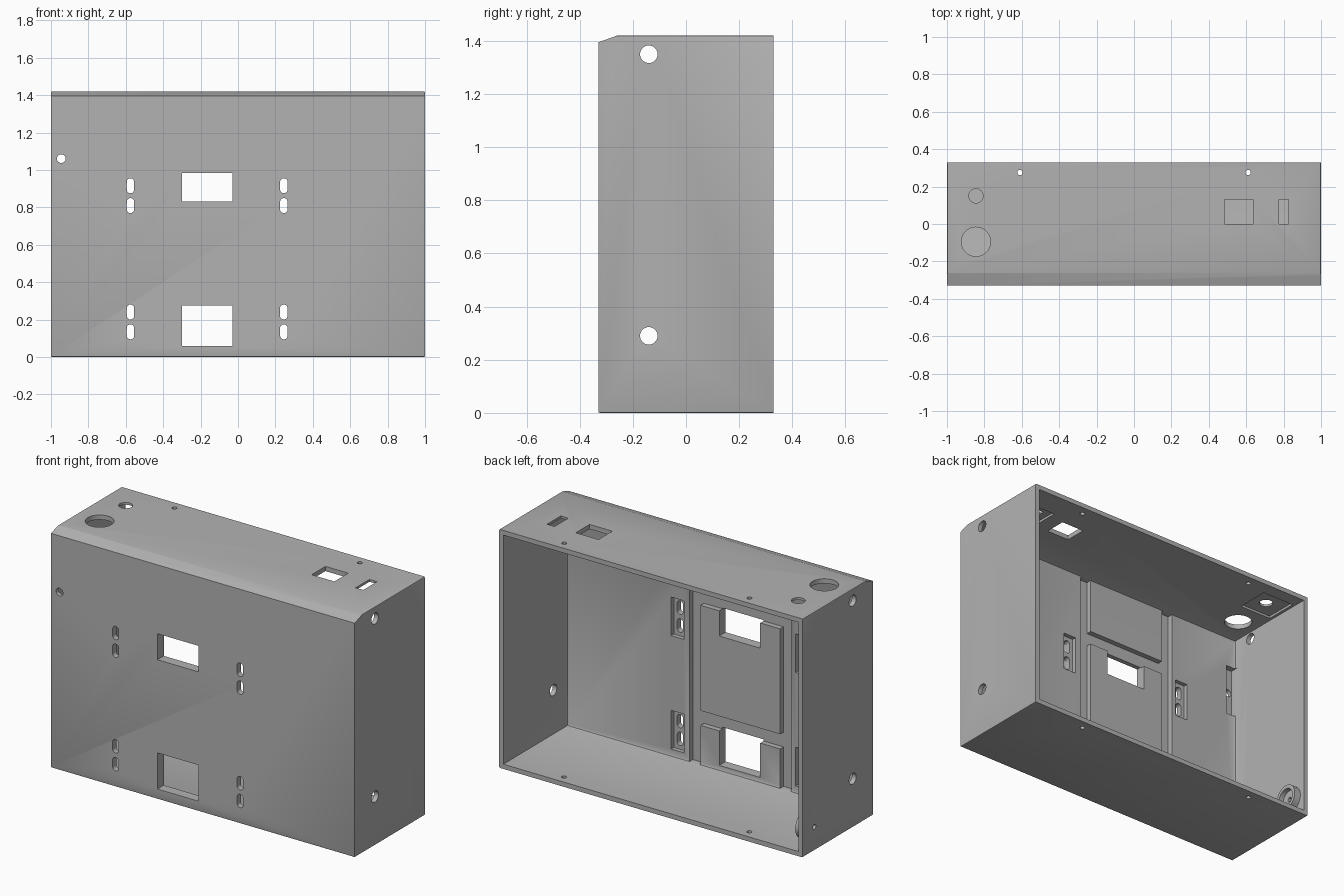
import bpy, bmesh
from math import pi
from mathutils import Matrix, Vector

cube = bpy.data.objects.get("Cube")
if cube:
    bpy.data.objects.remove(cube, do_unlink=True)

# One plain grey plastic
grey = bpy.data.materials.new("grey_plastic")
grey.use_nodes = True
GREY = (0.45, 0.45, 0.45, 1)
grey.diffuse_color = GREY
grey.node_tree.nodes["Principled BSDF"].inputs["Base Color"].default_value = GREY

W, D, H = 1.0, 0.33, 1.42      # half width, half depth, height
WALL = 0.028
INNER = -0.27                  # inner face of the front wall
GROOVE = -0.302                # floor of the grooves in the front wall


def to_object(bm, name):
    bmesh.ops.recalc_face_normals(bm, faces=bm.faces)
    mesh = bpy.data.meshes.new(name)
    bm.to_mesh(mesh)
    bm.free()
    ob = bpy.data.objects.new(name, mesh)
    bpy.context.scene.collection.objects.link(ob)
    mesh.materials.append(grey)
    return ob


def box(x, y, z, name="cutter", bevel=None, width=0.0):
    """Box from ranges; bevel is a test that picks edges by their two ends."""
    bm = bmesh.new()
    bmesh.ops.create_cube(bm, size=1)
    for v in bm.verts:
        v.co = Vector([r[0] if c < 0 else r[1] for r, c in zip((x, y, z), v.co)])
    if bevel:
        edges = [e for e in bm.edges if bevel(*[v.co for v in e.verts])]
        bmesh.ops.bevel(bm, geom=edges, offset=width, segments=2, profile=0.5,
                        affect='EDGES')
    return to_object(bm, name)


def rod(centre, radius, length, axis, stretch=0.0):
    """Cylinder along an axis; stretch pulls it into an upright slot."""
    bm = bmesh.new()
    bmesh.ops.create_cone(bm, cap_ends=True, segments=32, radius1=radius,
                          radius2=radius, depth=length)
    turn = {'X': ('Y', pi / 2), 'Y': ('X', pi / 2), 'Z': ('Z', 0)}[axis]
    bmesh.ops.rotate(bm, verts=bm.verts, matrix=Matrix.Rotation(turn[1], 3, turn[0]))
    for v in bm.verts:
        if abs(v.co.z) > 1e-4 and stretch:
            v.co.z += stretch if v.co.z > 0 else -stretch
        v.co += Vector(centre)
    return to_object(bm, "cutter")


def combine(target, tool, operation='DIFFERENCE'):
    mod = target.modifiers.new("bool", 'BOOLEAN')
    mod.operation, mod.object, mod.solver = operation, tool, 'EXACT'
    deps = bpy.context.evaluated_depsgraph_get()
    deps.update()
    mesh = bpy.data.meshes.new_from_object(target.evaluated_get(deps))
    target.modifiers.clear()
    target.data = mesh
    bpy.data.objects.remove(tool, do_unlink=True)


# Outer block: softened long corners, sloped top front edge
case = box((-W, W), (-D, D), (0, H), "enclosure",
           lambda a, b: abs(a.y - b.y) > 0.1 or (max(a.z, b.z) < 0.01 and max(a.y, b.y) < 0),
           0.006)
bm = bmesh.new()
bm.from_mesh(case.data)
cut = bmesh.ops.bisect_plane(bm, geom=bm.verts[:] + bm.edges[:] + bm.faces[:],
                             plane_co=(0, -0.26, H), plane_no=(0, -0.025, 0.07),
                             clear_outer=True)
rim = [e for e in cut["geom_cut"] if isinstance(e, bmesh.types.BMEdge)]
bmesh.ops.edgeloop_fill(bm, edges=rim)
bmesh.ops.recalc_face_normals(bm, faces=bm.faces)
bm.to_mesh(case.data)
bm.free()

# Cavity open to the back, with soft inner front corners
combine(case, box((WALL - W, W - WALL), (INNER, D + 0.1), (WALL, H - WALL), "cutter",
                  lambda a, b: max(a.y, b.y) < 0, 0.015))

# Grooves in the front wall around the raised pads
LO, HI = WALL + 0.002, H - WALL - 0.002
for x in ((0.093, 0.166), (-0.505, -0.431)):
    combine(case, box(x, (GROOVE, -0.2), (LO, HI)))
for z in ((0.265, 0.353), (0.98, 1.06)):
    combine(case, box((-0.47, 0.13), (GROOVE, -0.2), z))

# Windows through the front
for z in ((0.06, 0.275), (0.83, 0.985)):
    combine(case, box((-0.30, -0.03), (-0.4, -0.2), z))

# Pairs of mounting slots with shallow recesses behind
for x in (-0.575, 0.245):
    for z in (0.1875, 0.8625):
        combine(case, box((x - 0.042, x + 0.042), (-0.295, -0.2), (z - 0.115, z + 0.115)))
        for dz in (-0.053, 0.053):
            combine(case, rod((x, -0.3, z + dz), 0.02, 0.2, 'Y', 0.02))

# Indicator hole in the front with its recess
combine(case, box((-0.972, -0.905), (-0.305, -0.2), (0.90, 1.21)))
combine(case, rod((-0.945, -0.3, 1.06), 0.023, 0.2, 'Y'))

# Round holes through both sides
for z in (0.29, 1.35):
    combine(case, rod((0, -0.14, z), 0.033, 2.4, 'X'))

# Screw holes through top and bottom
for x in (-0.61, 0.61):
    combine(case, rod((x, 0.275, H / 2), 0.014, 1.8, 'Z'))

# Top openings and the recesses under them
combine(case, rod((-0.845, -0.095, H), 0.078, 0.2, 'Z'))
combine(case, box((-0.955, -0.745), (0.05, 0.25), (H - 0.1, H - 0.014)))
combine(case, rod((-0.845, 0.15, H), 0.038, 0.2, 'Z'))
combine(case, box((0.73, 0.87), (-0.04, 0.17), (H - 0.1, H - 0.014)))
for x in ((0.485, 0.635), (0.775, 0.825)):
    combine(case, box(x, (0.0, 0.13), (H - 0.1, H + 0.1)))

# Hollow round boss inside the right wall, with a small hole to the outside
boss = (-0.96, 0.22, 0.14)
combine(case, rod(boss, 0.08, 0.06, 'X'), 'UNION')
combine(case, rod((-0.93, 0.22, 0.14), 0.058, 0.06, 'X'))
combine(case, rod(boss, 0.014, 0.3, 'X'))

# Smooth round holes, crisp edges
case.data.materials.clear()
case.data.materials.append(grey)
for p in case.data.polygons:
    p.material_index = 0
bpy.ops.object.select_all(action='DESELECT')
case.select_set(True)
bpy.context.view_layer.objects.active = case
bpy.ops.object.shade_smooth_by_angle(angle=0.5)
